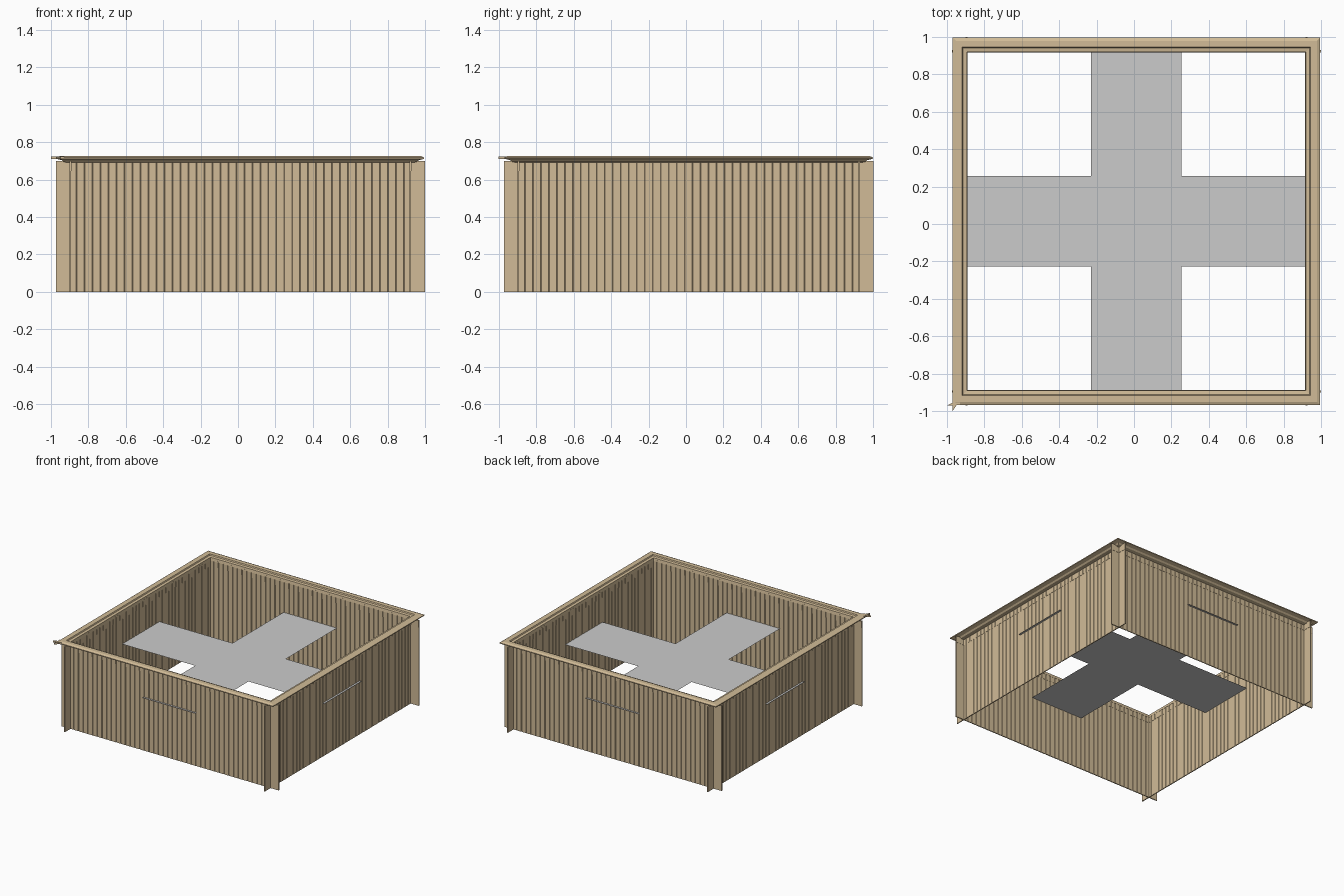
import bpy, bmesh, math
from mathutils import Matrix

if "Cube" in bpy.data.objects:
    bpy.data.objects.remove(bpy.data.objects["Cube"])

CX, CY = 0.0125, 0.0145     # centre of the enclosure
HALF = 0.909                # centre to wall plane
END = 0.986                 # walls run past each other to here
BAND, TOP = 0.645, 0.70


def material(name, rgb):
    m = bpy.data.materials.new(name)
    m.diffuse_color = (*rgb, 1.0)
    m.use_nodes = True
    m.node_tree.nodes["Principled BSDF"].inputs["Base Color"].default_value = m.diffuse_color
    return m


tan = material("tan_boards", (0.64, 0.50, 0.31))
grey = material("grey_plate", (0.60, 0.60, 0.60))


def make(name, verts, faces, mat, fix=True):
    me = bpy.data.meshes.new(name)
    bm = bmesh.new()
    vs = [bm.verts.new(v) for v in verts]
    for f in faces:
        bm.faces.new([vs[i] for i in f])
    if fix:
        bmesh.ops.recalc_face_normals(bm, faces=bm.faces)
    bm.to_mesh(me)
    bm.free()
    me.materials.append(mat)
    ob = bpy.data.objects.new(name, me)
    bpy.context.collection.objects.link(ob)
    return ob


def prism(name, outline, z0, z1, mat):
    n = len(outline)
    verts = [(x, y, z0) for x, y in outline] + [(x, y, z1) for x, y in outline]
    faces = [list(range(n))[::-1], list(range(n, 2 * n))]
    faces += [(i, (i + 1) % n, n + (i + 1) % n, n + i) for i in range(n)]
    return make(name, verts, faces, mat)


def boards(t, depth=0.003, w=0.0025):
    """Plan outline of a wall with grooves on both faces."""
    outer = [(-END, -t)]
    for k in range(42):
        c = -0.875 + k * 1.75 / 41
        outer += [(c - w, -t), (c, -t + depth), (c + w, -t)]
    outer.append((END, -t))
    return outer + [(x, -y) for x, y in reversed(outer)]


# Board walls crossing at the corners, each with a slightly thicker top band
for i, side in enumerate(("front", "right", "back", "left")):
    turn = Matrix.Translation((CX, CY, 0)) @ Matrix.Rotation(i * math.pi / 2, 4, 'Z')
    for part, t, z0, z1 in (("wall", 0.004, 0, BAND), ("wall_band", 0.0055, BAND, TOP)):
        ob = prism(f"{side}_{part}", [(x, y - HALF) for x, y in boards(t)], z0, z1, tan)
        ob.data.transform(turn)

# Moulded top rim: one profile (offset from wall, height) swept round the square
profile = [(0.007, 0.690), (0.034, 0.694), (0.044, 0.703),
           (0.074, 0.711), (0.074, 0.718), (0.056, 0.726), (0.022, 0.726),
           (0.018, 0.717), (-0.003, 0.714), (-0.007, 0.690)]
n = len(profile)
verts, faces = [], []
for sx, sy in ((-1, -1), (1, -1), (1, 1), (-1, 1)):
    verts += [(CX + sx * (HALF + o), CY + sy * (HALF + o), z) for o, z in profile]
for c in range(4):
    d = (c + 1) % 4
    for j in range(n):
        k = (j + 1) % n
        faces.append((c * n + j, d * n + j, d * n + k, c * n + k))
make("top_rim", verts, faces, tan)

# Small pointed rim ends overshooting one corner
prism("rim_tip_x", [(-1.0, -0.970), (-0.93, -0.968), (-0.93, -0.950), (-0.97, -0.955)], 0.709, 0.724, tan)
prism("rim_tip_y", [(-0.970, -1.0), (-0.950, -0.97), (-0.950, -0.93), (-0.968, -0.93)], 0.709, 0.724, tan)

# Flat cross-shaped plate, its ends just showing through the walls
A, B, Z = 0.2425, 0.930, 0.44
cross = [(-A, -B), (A, -B), (A, -A), (B, -A), (B, A), (A, A),
         (A, B), (-A, B), (-A, A), (-B, A), (-B, -A), (-A, -A)]
make("cross_plate", [(CX + x, CY + y, Z) for x, y in cross], [list(range(12))], grey, fix=False)
